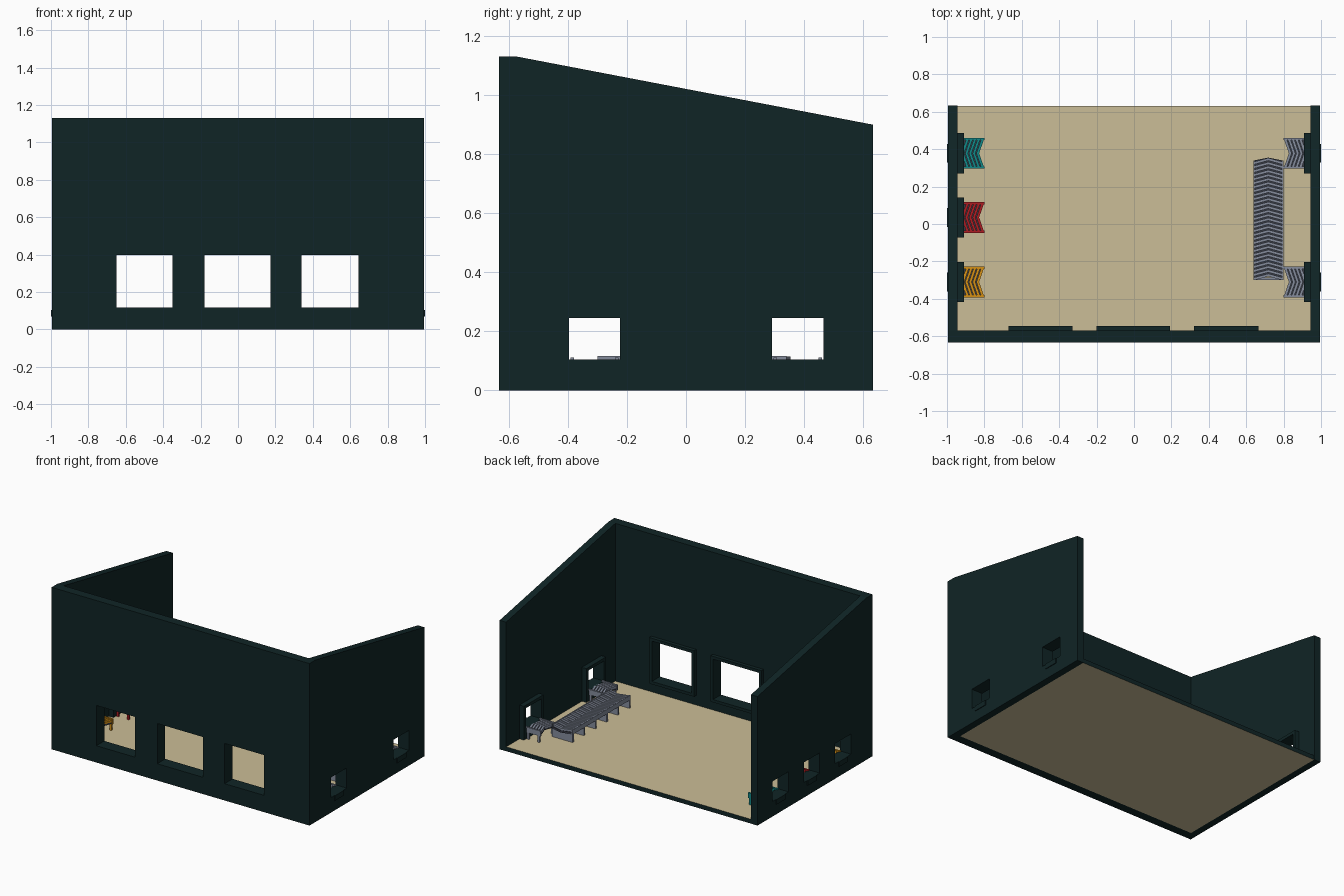
import bpy, bmesh

if "Cube" in bpy.data.objects:
    bpy.data.objects.remove(bpy.data.objects["Cube"])


def material(name, rgb):
    m = bpy.data.materials.new(name)
    m.diffuse_color = (*rgb, 1)
    m.use_nodes = True
    m.node_tree.nodes["Principled BSDF"].inputs["Base Color"].default_value = m.diffuse_color
    return m


WALL = material("dark teal wall", (0.005, 0.018, 0.019))
SAND = material("sand floor", (0.60, 0.51, 0.31))
GREY = material("steel grey", (0.23, 0.26, 0.33))
DARK = material("dark grey bed", (0.035, 0.04, 0.055))
TEAL = material("bright teal", (0.006, 0.25, 0.25))
RED = material("red", (0.42, 0.012, 0.016))
AMBER = material("amber", (0.66, 0.28, 0.008))


def finish(name, bm, *mats):
    bmesh.ops.recalc_face_normals(bm, faces=bm.faces)
    me = bpy.data.meshes.new(name)
    bm.to_mesh(me)
    bm.free()
    for m in mats:
        me.materials.append(m)
    ob = bpy.data.objects.new(name, me)
    bpy.context.collection.objects.link(ob)
    return ob


def add_prism(bm, pts, lo, hi, axis="z"):
    """Extrude a 2D outline between lo and hi along x or z."""
    def put(p, h):
        return (p[0], p[1], h) if axis == "z" else (h, p[0], p[1])
    a = [bm.verts.new(put(p, lo)) for p in pts]
    b = [bm.verts.new(put(p, hi)) for p in pts]
    n = len(pts)
    bm.faces.new(a[::-1])
    bm.faces.new(b)
    for i in range(n):
        j = (i + 1) % n
        bm.faces.new((a[i], a[j], b[j], b[i]))


def add_box(bm, x0, x1, y0, y1, z0, z1):
    add_prism(bm, [(x0, y0), (x1, y0), (x1, y1), (x0, y1)], z0, z1)


def boxes(name, mat, items):
    bm = bmesh.new()
    for b in items:
        add_box(bm, *b)
    return finish(name, bm, mat)


def cut(ob, holes):
    cutter = boxes("window_cutter", WALL, holes)
    cutter.hide_render = True
    mod = ob.modifiers.new("windows", "BOOLEAN")
    mod.operation, mod.solver, mod.object = "DIFFERENCE", "EXACT", cutter
    bpy.context.view_layer.objects.active = ob
    bpy.ops.object.modifier_apply(modifier=mod.name)
    bpy.data.objects.remove(cutter)


FLOOR = 0.03
IN, OUT = 0.945, 0.995
Z0, Z1 = 0.105, 0.245          # side window heights
BAYS = {-1: [(0.378, TEAL, "teal"), (0.035, RED, "red"), (-0.31, AMBER, "amber")],
        1: [(0.378, GREY, "rear_grey"), (-0.31, GREY, "front_grey")]}

# Floor slab: sand above and below, dark rim
bm = bmesh.new()
add_box(bm, -IN, IN, -0.575, 0.632, 0, FLOOR)
bm.normal_update()
for f in bm.faces:
    f.material_index = 0 if abs(f.normal.z) > 0.5 else 1
finish("floor", bm, SAND, WALL)

# Front wall with three windows and raised inner frames
front = boxes("front_wall", WALL, [(-IN, IN, -0.633, -0.57, 0, 1.13)])
FRONT_WINDOWS = [(-0.65, -0.35), (-0.18, 0.173), (0.34, 0.645)]
cut(front, [(a, b, -0.7, -0.5, 0.117, 0.398) for a, b in FRONT_WINDOWS])
for i, (a, b) in enumerate(FRONT_WINDOWS):
    r, y0, y1 = 0.02, -0.571, -0.545
    boxes(f"front_window_frame_{i + 1}", WALL, [
        (a - r, a, y0, y1, 0.097, 0.418), (b, b + r, y0, y1, 0.097, 0.418),
        (a, b, y0, y1, 0.097, 0.117), (a, b, y0, y1, 0.398, 0.418)])


def chute(name, s, yc, mat):
    """Short slatted platform running inward from a side window."""
    h = 0.082

    def bx(xa, xb, *rest):
        return (min(s * xa, s * xb), max(s * xa, s * xb), *rest)
    rails = [bx(0.80, 0.92, yc + t - 0.006, yc + t + 0.006, 0.075, 0.112)
             for t in (-h + 0.006, h - 0.006)]
    legs = [bx(x, x + 0.015, yc + t - 0.006, yc + t + 0.006, FLOOR, 0.075)
            for x in (0.81, 0.89) for t in (-h + 0.006, h - 0.006)]
    boxes(name + "_rails", mat, rails + legs)
    # chevron slats pointing to the wall
    w = h - 0.01
    bm = bmesh.new()
    for i in range(5):
        x = 0.803 + i * 0.02
        pts = [(x, -w), (x + 0.025, 0), (x, w), (x + 0.015, w), (x + 0.04, 0), (x + 0.015, -w)]
        add_prism(bm, [(s * px, yc + py) for px, py in pts], 0.09, 0.105)
    finish(name + "_slats", bm, mat)
    bm = bmesh.new()
    bed = [(0.803, -w), (0.828, 0), (0.803, w), (0.92, w), (0.92, -w)]
    add_prism(bm, [(s * px, yc + py) for px, py in bed], 0.08, 0.092)
    finish(name + "_bed", bm, DARK)


# Sloping side walls, window frames, sills and chutes
for s, side in ((-1, "left"), (1, "right")):
    bm = bmesh.new()
    add_prism(bm, [(-0.633, 0), (0.633, 0), (0.633, 0.90), (-0.57, 1.13), (-0.633, 1.13)],
              *sorted((s * IN, s * OUT)), axis="x")
    wall = finish(side + "_wall", bm, WALL)
    cut(wall, [(*sorted((s * 0.85, s * 1.1)), y - 0.087, y + 0.087, Z0, Z1)
               for y, _, _ in BAYS[s]])
    for y, mat, label in BAYS[s]:
        x0, x1 = sorted((s * 0.91, s * (IN + 0.001)))
        a, b, r = y - 0.087, y + 0.087, 0.021
        boxes(f"{label}_window_frame", WALL, [
            (x0, x1, a - r, a, FLOOR, Z1 + r), (x0, x1, b, b + r, FLOOR, Z1 + r),
            (x0, x1, a, b, Z1, Z1 + r), (x0, x1, a, b, FLOOR, Z0)])
        boxes(f"{label}_window_sill", WALL,
              [(*sorted((s * (OUT - 0.005), s * 1.0)), y - 0.05, y + 0.05, 0.07, Z0)])
        chute(label + "_chute", s, y, mat)

# Long conveyor: chevron slats pointing to the back
XC, HW, YA, YB = 0.718, 0.08, -0.30, 0.34
bm = bmesh.new()
rows = 30
for i in range(rows):
    y = YA + i * (YB - YA) / rows
    t, p = 0.0145, 0.02
    pts = [(-HW + 0.006, y), (0, y + p), (HW - 0.006, y), (HW - 0.006, y + t),
           (0, y + p + t), (-HW + 0.006, y + t)]
    add_prism(bm, [(XC + px, py) for px, py in pts], 0.098, 0.114)
finish("conveyor_slats", bm, GREY)
bm = bmesh.new()
add_prism(bm, [(XC - HW + 0.006, YA), (XC, YA + 0.02), (XC + HW - 0.006, YA),
               (XC + HW - 0.006, YB), (XC, YB + 0.015), (XC - HW + 0.006, YB)], 0.085, 0.1)
finish("conveyor_bed", bm, DARK)
boxes("conveyor_rails", GREY, [
    (x, x + 0.007, YA, YB, 0.085, 0.117) for x in (XC - HW, XC + HW - 0.007)])
boxes("conveyor_legs", GREY, [
    (XC - HW, XC + HW, YA + k * 0.125, YA + k * 0.125 + 0.014, FLOOR, 0.086)
    for k in range(6)])
